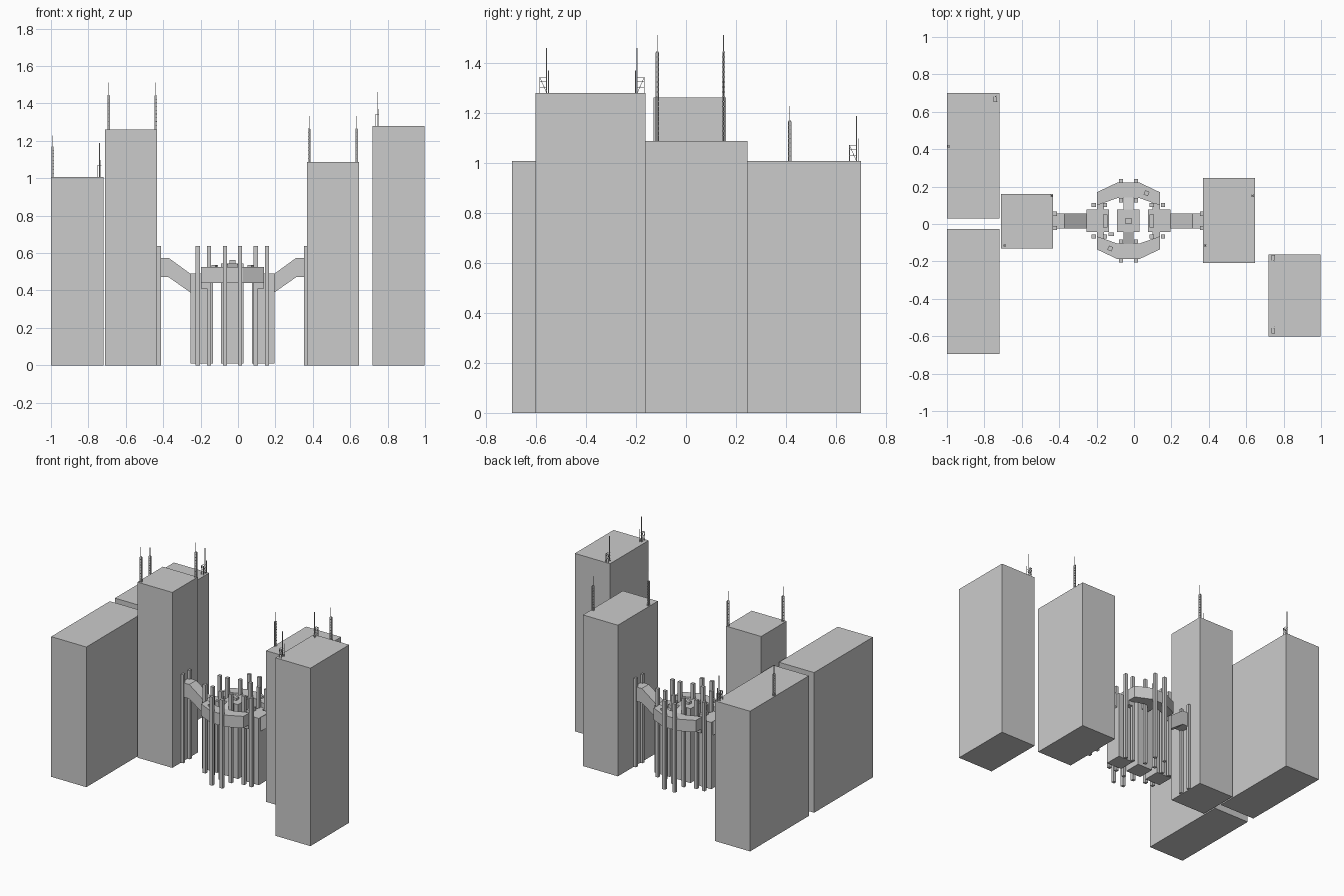
import bpy
import bmesh
from mathutils import Vector

cube = bpy.data.objects.get("Cube")
if cube:
    bpy.data.objects.remove(cube, do_unlink=True)

grey = bpy.data.materials.new("concrete_grey")
grey.use_nodes = True
colour = (0.6, 0.6, 0.6, 1)
grey.diffuse_color = colour
grey.node_tree.nodes["Principled BSDF"].inputs["Base Color"].default_value = colour

CX, CY = -0.03, 0.017      # middle of the central platform
RING_TOP, RING_LOW = 0.525, 0.44


def finish(name, bm):
    bmesh.ops.recalc_face_normals(bm, faces=bm.faces)
    mesh = bpy.data.meshes.new(name)
    bm.to_mesh(mesh)
    bm.free()
    mesh.materials.append(grey)
    obj = bpy.data.objects.new(name, mesh)
    bpy.context.collection.objects.link(obj)
    return obj


def add_box(bm, x0, x1, y0, y1, z0, z1):
    verts = bmesh.ops.create_cube(bm, size=1)["verts"]
    for v in verts:
        v.co = Vector(((x0 + x1) / 2 + v.co.x * (x1 - x0),
                       (y0 + y1) / 2 + v.co.y * (y1 - y0),
                       (z0 + z1) / 2 + v.co.z * (z1 - z0)))


def box(name, *bounds):
    bm = bmesh.new()
    add_box(bm, *bounds)
    return finish(name, bm)


def extrude(name, points, offset):
    bm = bmesh.new()
    face = bm.faces.new([bm.verts.new(p) for p in points])
    new = bmesh.ops.extrude_face_region(bm, geom=[face])["geom"]
    moved = [g for g in new if isinstance(g, bmesh.types.BMVert)]
    bmesh.ops.translate(bm, vec=offset, verts=moved)
    return finish(name, bm)


def strut(bm, a, b, r):
    a, b = Vector(a), Vector(b)
    rot = (b - a).to_track_quat('Z', 'Y')
    verts = bmesh.ops.create_cube(bm, size=1)["verts"]
    for v in verts:
        v.co = (a + b) / 2 + rot @ Vector((v.co.x * r, v.co.y * r, v.co.z * (b - a).length))


# Tower blocks
box("tower_back_right", -1, -0.72, 0.03, 0.70, 0, 1.008)
box("tower_front_right", -1, -0.72, -0.695, -0.028, 0, 1.008)
box("tower_inner_right", -0.71, -0.432, -0.13, 0.16, 0, 1.262)
box("tower_inner_left", 0.37, 0.648, -0.208, 0.246, 0, 1.087)
box("tower_outer_left", 0.718, 0.998, -0.602, -0.162, 0, 1.28)


# Slim lattice masts: two rails with rungs, then a spike
def mast(name, x, y, z, h):
    bm = bmesh.new()
    w = 0.005
    mid = z + h * 0.72
    for s in (-w, w):
        strut(bm, (x + s, y + s, z), (x + s, y + s, mid), 0.003)
        strut(bm, (x + s, y - s, z), (x + s, y - s, mid), 0.003)
    for i in range(9):
        zz = z + (i + 1) * h * 0.08
        add_box(bm, x - w, x + w, y - w, y + w, zz, zz + 0.003)
    strut(bm, (x, y, z), (x, y, z + h), 0.003)
    finish(name, bm)


mast("mast_inner_right_front", -0.692, -0.115, 1.262, 0.25)
mast("mast_inner_right_back", -0.44, 0.15, 1.262, 0.25)
mast("mast_inner_left_front", 0.38, -0.115, 1.087, 0.245)
mast("mast_inner_left_back", 0.634, 0.15, 1.087, 0.245)
mast("mast_back_right", -0.991, 0.415, 1.008, 0.22)


# Masts standing beside a small braced frame
def framed_mast(name, x, y, z, side):
    bm = bmesh.new()
    far = y + side * 0.028
    top = z + 0.062
    strut(bm, (x, y, z), (x, y, z + 0.18), 0.004)
    strut(bm, (x + 0.008, y - side * 0.007, z), (x + 0.008, y - side * 0.007, z + 0.09), 0.003)
    for dx in (-0.008, 0.008):
        strut(bm, (x + dx, far, z), (x + dx, far, top), 0.003)
        strut(bm, (x + dx, y, z), (x + dx, far, top), 0.002)
        for zz in (z + 0.02, z + 0.045, top):
            strut(bm, (x + dx, y, zz), (x + dx, far, zz), 0.002)
    strut(bm, (x - 0.01, far, top), (x + 0.01, far, top), 0.003)
    finish(name, bm)


framed_mast("mast_outer_left_front", 0.745, -0.557, 1.28, -1)
framed_mast("mast_outer_left_back", 0.745, -0.195, 1.28, 1)
framed_mast("mast_back_corner", -0.741, 0.682, 1.008, -1)

# Central cores
for name, dx, top in (("right", -0.165, 0.49), ("middle", 0, 0.545), ("left", 0.165, 0.49)):
    x = CX + dx
    box("core_" + name, x - 0.06, x + 0.06, CY - 0.06, CY + 0.06, 0.01, top)
box("middle_hatch", CX - 0.016, CX + 0.016, CY - 0.016, CY + 0.016, 0.545, 0.562)

# Sloping bridges to the inner towers
for name, s in (("right", -1), ("left", 1)):
    outline = [(0.225, 0.49), (0.342, 0.575), (0.402, 0.575),
               (0.402, 0.472), (0.342, 0.472), (0.225, 0.39)]
    extrude("bridge_" + name, [(CX + s * u, CY - 0.04, z) for u, z in outline], (0, 0.08, 0))
    # Short steps on the outer cores
    a, b = sorted((CX + s * 0.112, CX + s * 0.137))
    box("core_step_" + name, a, b, CY - 0.035, CY + 0.035, 0.44, 0.515)

# Curved walkways front and back, with ramps
for name, s in (("front", -1), ("back", 1)):
    outline = [(-0.168, 0.153), (-0.058, 0.205), (0.058, 0.205), (0.168, 0.153),
               (0.168, 0.083), (0.058, 0.122), (-0.058, 0.122), (-0.168, 0.083)]
    extrude("walkway_" + name, [(CX + u, CY + s * v, RING_LOW) for u, v in outline],
            (0, 0, RING_TOP - RING_LOW))
    ramp = [(0.06, 0.545), (0.125, RING_TOP), (0.125, RING_LOW), (0.06, RING_LOW)]
    extrude("middle_ramp_" + name, [(CX - 0.027, CY + s * v, z) for v, z in ramp], (0.054, 0, 0))
    for side, t in (("right", -1), ("left", 1)):
        a, b = sorted((CX + t * 0.13, CX + t * 0.168))
        c, d = sorted((CY + s * 0.055, CY + s * 0.095))
        box("side_link_%s_%s" % (name, side), a, b, c, d, 0.41, 0.49)
    # Small tilted box on each walkway
    hatch = box("walkway_box_" + name, -0.012, 0.012, -0.012, 0.012, 0, 0.012)
    hatch.location = (CX + s * 0.097, CY + s * 0.148, RING_TOP)
    hatch.rotation_euler.z = -0.44
box("deck_box", -0.135, -0.108, -0.064, -0.046, 0.44, 0.535)

# Square pillars, mirrored about the centre
spots = [(0.185, 0.084), (0.125, 0.084), (0.04, 0.212), (0.04, 0.11), (0.394, 0.038)]
for i, (u, v) in enumerate(spots):
    for sx in (-1, 1):
        for sy in (-1, 1):
            x, y = CX + sx * u, CY + sy * v
            box("pillar_%d" % (i + 1), x - 0.011, x + 0.011, y - 0.011, y + 0.011, 0, 0.637)
